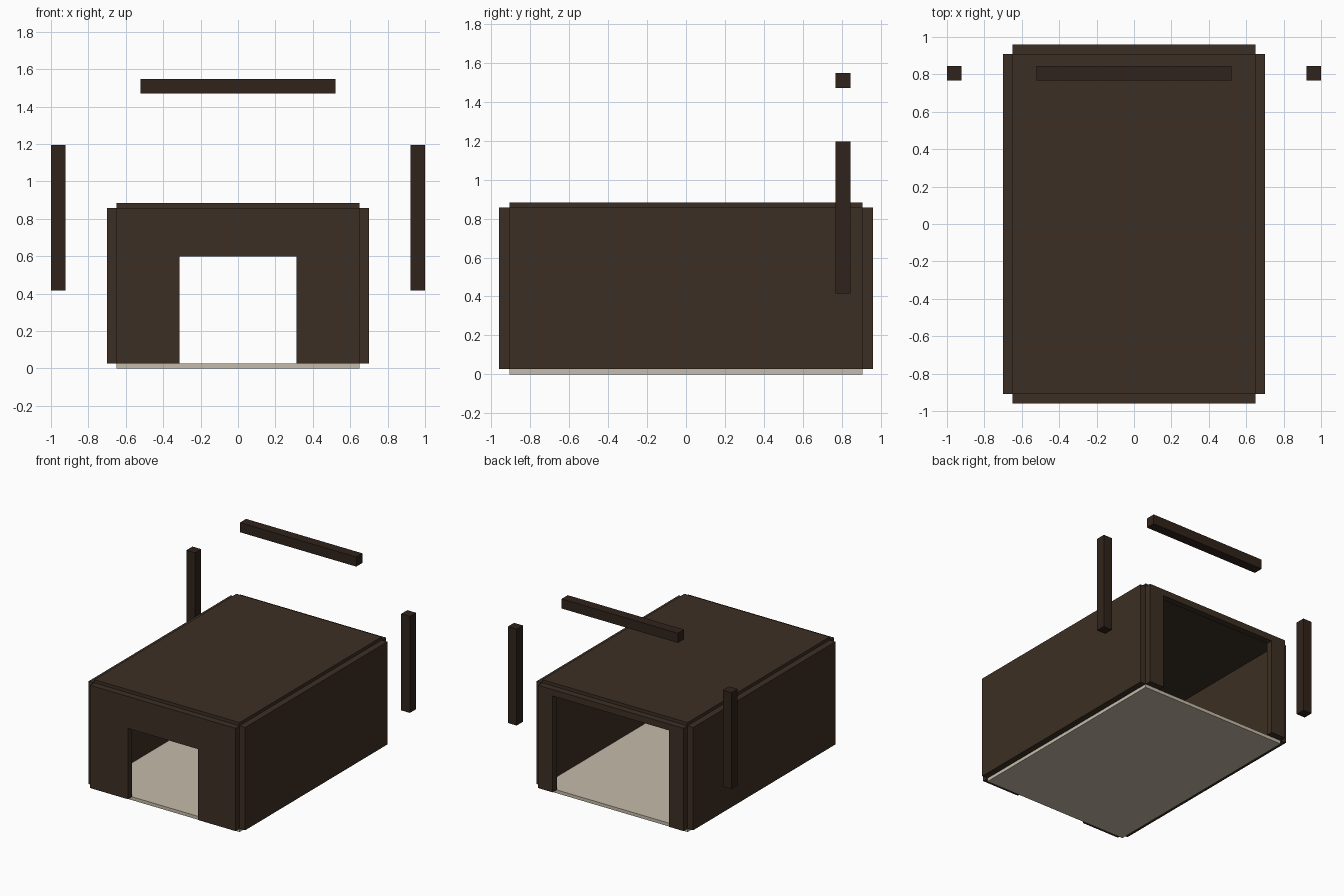
import bpy, bmesh
from mathutils import Vector

if "Cube" in bpy.data.objects:
    bpy.data.objects.remove(bpy.data.objects["Cube"])


def material(name, rgb):
    m = bpy.data.materials.new(name)
    m.diffuse_color = (*rgb, 1)
    m.use_nodes = True
    m.node_tree.nodes["Principled BSDF"].inputs["Base Color"].default_value = m.diffuse_color
    return m


BROWN = material("dark_brown", (0.045, 0.028, 0.017))
TRIM = material("trim_brown", (0.030, 0.017, 0.011))
FLOOR = material("pale_floor", (0.56, 0.50, 0.40))


def finish(name, bm, mat):
    bmesh.ops.recalc_face_normals(bm, faces=bm.faces)
    mesh = bpy.data.meshes.new(name)
    bm.to_mesh(mesh)
    bm.free()
    mesh.materials.append(mat)
    bpy.context.collection.objects.link(bpy.data.objects.new(name, mesh))


def box(name, lo, hi, mat):
    lo, hi = Vector(lo), Vector(hi)
    bm = bmesh.new()
    bmesh.ops.create_cube(bm, size=1)
    bmesh.ops.scale(bm, vec=hi - lo, verts=bm.verts)
    bmesh.ops.translate(bm, vec=(lo + hi) / 2, verts=bm.verts)
    finish(name, bm, mat)


def end_wall(name, y0, y1, half_open, z_open):
    # Arch-shaped outline pushed through the wall thickness
    outline = [(-W, Z0), (-W, Z1), (W, Z1), (W, Z0), (half_open, Z0),
               (half_open, z_open), (-half_open, z_open), (-half_open, Z0)]
    bm = bmesh.new()
    face = bm.faces.new([bm.verts.new((x, y0, z)) for x, z in outline])
    ext = bmesh.ops.extrude_face_region(bm, geom=[face], use_keep_orig=True)
    moved = [v for v in ext["geom"] if isinstance(v, bmesh.types.BMVert)]
    bmesh.ops.translate(bm, vec=(0, y1 - y0, 0), verts=moved)
    finish(name, bm, BROWN)


W, D, T = 0.65, 0.908, 0.052      # inner half width, half depth, wall thickness
Z0, Z1 = 0.027, 0.858             # wall bottom and top

# Floor and roof panels
box("floor", (-W, -D, 0), (W, D, Z0), FLOOR)
box("roof", (-W, -D, Z1), (W, D, 0.884), BROWN)

# Front wall with small doorway, back wall with wide opening
end_wall("front_wall", -D - T, -D, 0.313, 0.60)
end_wall("back_wall", D, D + T, 0.52, 0.806)

# Side walls and the separated door posts
for side, s in (("left", -1), ("right", 1)):
    a, b = sorted((s * W, s * (W + T - 0.002)))
    box(side + "_wall", (a, -D, Z0), (b, D, Z1), BROWN)
    a, b = sorted((s * 0.922, s * 1.0))
    box(side + "_door_post", (a, 0.768, 0.416), (b, 0.846, 1.196), TRIM)

# Separated door lintel
box("door_lintel", (-0.52, 0.768, 1.47), (0.52, 0.846, 1.548), TRIM)
